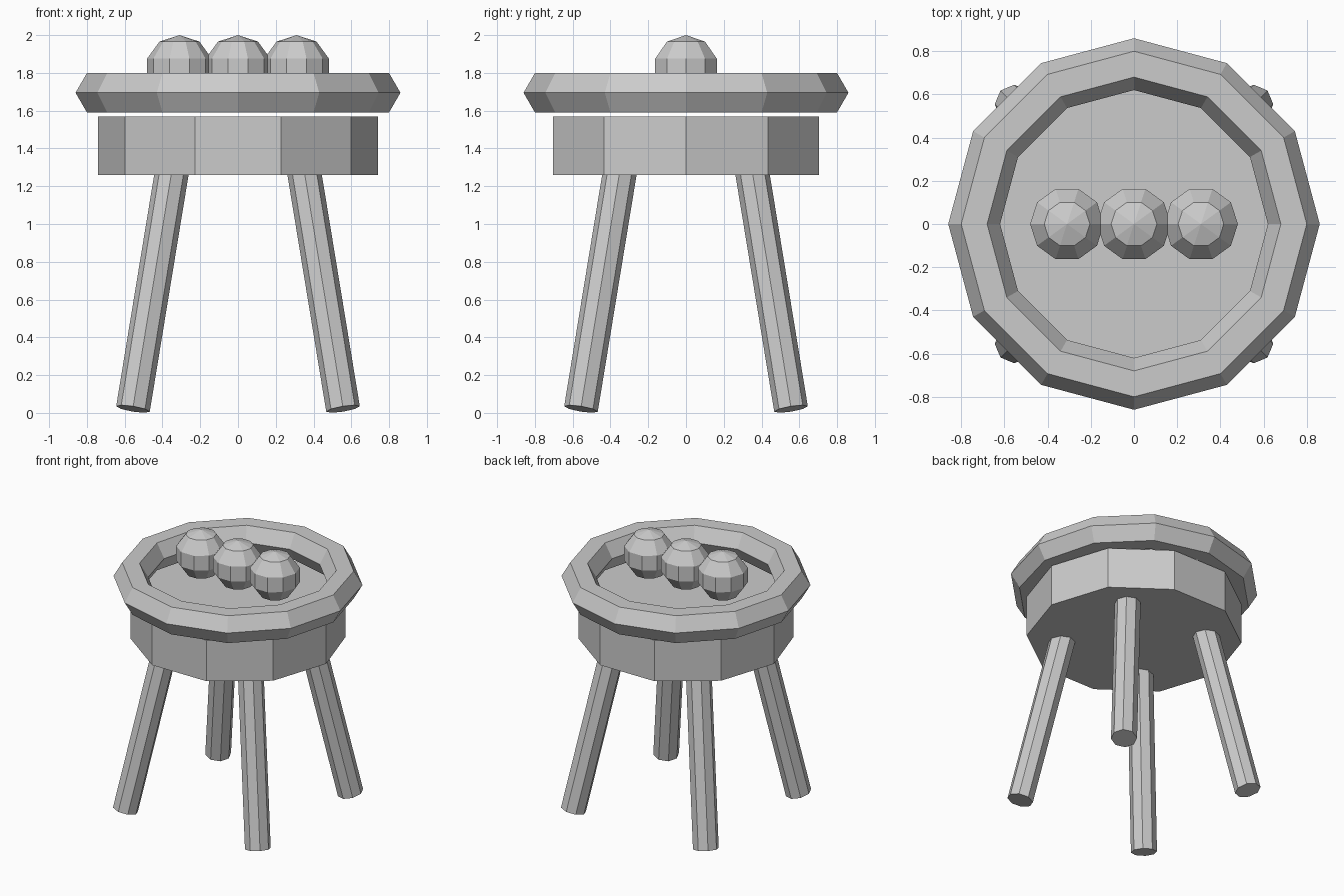
import bpy
import bmesh
import math
from mathutils import Vector

default_cube = bpy.data.objects.get("Cube")
if default_cube:
    bpy.data.objects.remove(default_cube, do_unlink=True)

# One plain grey for every part
grey = bpy.data.materials.new("plain_grey")
grey.use_nodes = True
grey.diffuse_color = (0.6, 0.6, 0.6, 1)
grey.node_tree.nodes["Principled BSDF"].inputs["Base Color"].default_value = (0.6, 0.6, 0.6, 1)


def lathe(name, profile, sides, location=(0, 0, 0), ring_closed=False):
    """Revolve (radius, height) points round z, with a corner on +x."""
    bm = bmesh.new()
    rings = []
    for r, z in profile:
        rings.append([bm.verts.new((r * math.cos(math.tau * i / sides),
                                    r * math.sin(math.tau * i / sides), z))
                      for i in range(sides)])
    pairs = list(zip(rings, rings[1:]))
    if ring_closed:
        pairs.append((rings[-1], rings[0]))
    else:
        bm.faces.new(rings[0])
        bm.faces.new(rings[-1])
    for a, b in pairs:
        for i in range(sides):
            j = (i + 1) % sides
            bm.faces.new((a[i], a[j], b[j], b[i]))
    # Poles and end points collapse into single vertices
    bmesh.ops.remove_doubles(bm, verts=bm.verts, dist=0.0001)
    bmesh.ops.recalc_face_normals(bm, faces=bm.faces)
    mesh = bpy.data.meshes.new(name)
    bm.to_mesh(mesh)
    bm.free()
    mesh.materials.append(grey)
    obj = bpy.data.objects.new(name, mesh)
    obj.location = location
    bpy.context.collection.objects.link(obj)
    return obj


def arc(center, radius, steps, count):
    """Points (radius, height) on a circular profile."""
    return [(center + radius * math.sin(math.tau * k / steps),
             radius * math.cos(math.tau * k / steps)) for k in range(count)]


# Seat drum
lathe("seat_drum", [(0.74, 1.26), (0.74, 1.57)], 10)

# Hexagonal-section rim floating just above the drum
rim_section = [(0.74 + 0.12 * math.cos(math.tau * k / 6),
                0.12 * math.sin(math.tau * k / 6)) for k in range(6)]
lathe("rim", rim_section, 12, (0, 0, 1.695), ring_closed=True)

# Row of three faceted balls
for side, x in (("right", -0.31), ("middle", 0), ("left", 0.31)):
    lathe("ball_" + side, arc(0, 0.18, 10, 6), 10, (x, 0, 1.82))

# Four splayed octagonal legs
for sx, x_name in ((-1, "right"), (1, "left")):
    for sy, y_name in ((-1, "front"), (1, "back")):
        foot = Vector((sx * 0.556, sy * 0.556, 0.021))
        top = Vector((sx * 0.338, sy * 0.338, 1.35))
        axis = top - foot
        leg = lathe(f"{y_name}_{x_name}_leg", [(0.09, 0), (0.09, axis.length)], 8, foot)
        leg.rotation_mode = "QUATERNION"
        leg.rotation_quaternion = Vector((0, 0, 1)).rotation_difference(axis)
